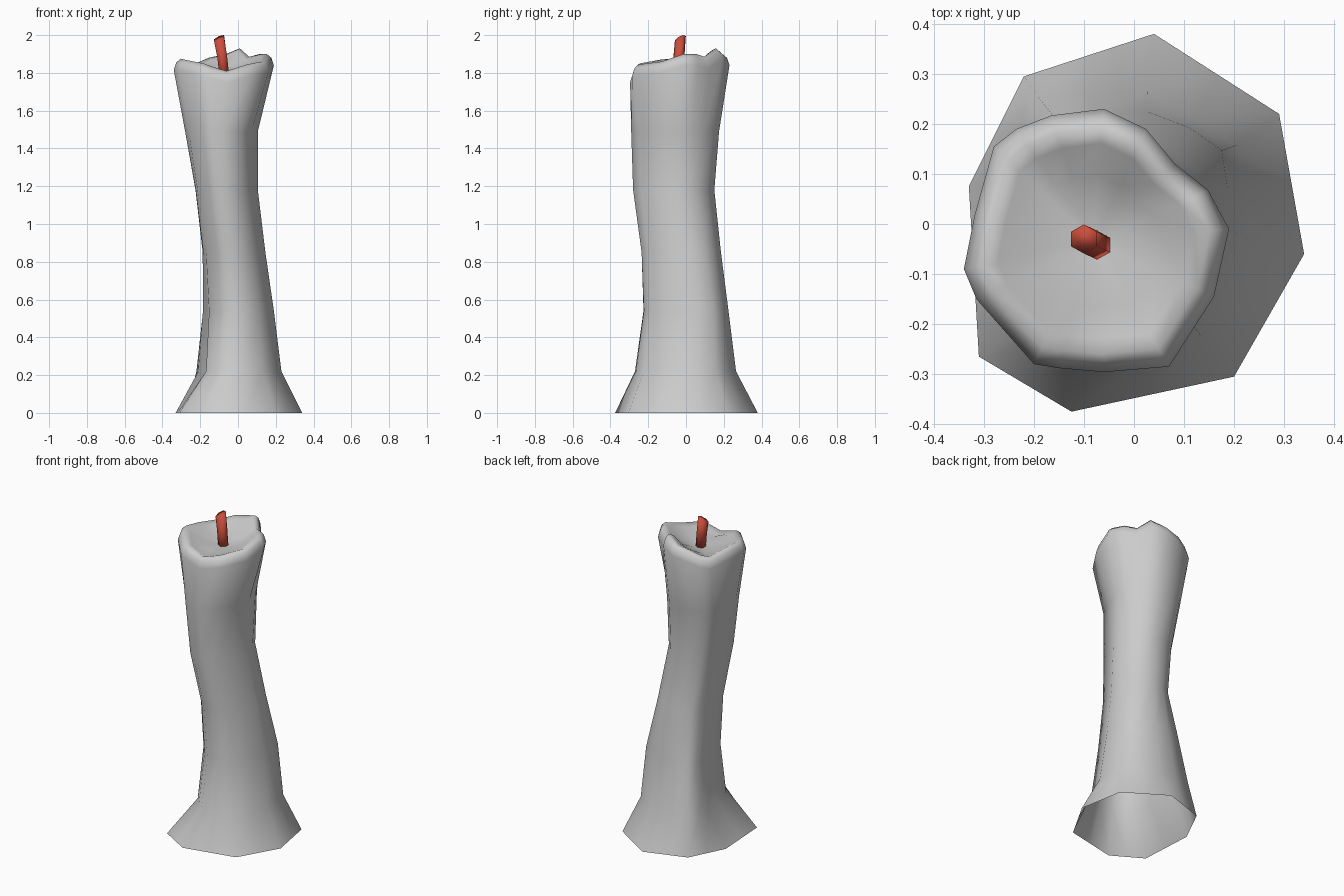
import bpy, bmesh, math
from mathutils import Vector

if "Cube" in bpy.data.objects:
    bpy.data.objects.remove(bpy.data.objects["Cube"])


def material(name, rgb):
    m = bpy.data.materials.new(name)
    m.diffuse_color = (*rgb, 1)
    m.use_nodes = True
    m.node_tree.nodes["Principled BSDF"].inputs["Base Color"].default_value = m.diffuse_color
    return m


def loft(name, rings, mat, cap_start=False, cap_end=True):
    """Skin a stack of closed rings that share one vertex count."""
    bm = bmesh.new()
    loops = [[bm.verts.new(p) for p in ring] for ring in rings]
    n = len(loops[0])
    for a, b in zip(loops, loops[1:]):
        for i in range(n):
            j = (i + 1) % n
            bm.faces.new((a[i], a[j], b[j], b[i]))
    if cap_start:
        bm.faces.new(loops[0][::-1])
    if cap_end:
        bm.faces.new(loops[-1])
    mesh = bpy.data.meshes.new(name)
    bm.to_mesh(mesh)
    bm.free()
    mesh.materials.append(mat)
    ob = bpy.data.objects.new(name, mesh)
    bpy.context.collection.objects.link(ob)
    bpy.context.view_layer.objects.active = ob
    ob.select_set(True)
    bpy.ops.object.shade_smooth_by_angle(angle=math.radians(180))
    ob.select_set(False)
    return ob


def section(points, reach, z):
    """Push an outline until it reaches the given distance in eight directions."""
    mid = Vector((reach[0] - reach[4], reach[2] - reach[6])) / 2
    size = (reach[0] + reach[4]) / 2
    big = max(p.length for p in points)
    pts = [mid + p * size / big for p in points]
    for _ in range(60):
        for k, r in enumerate(reach):
            d = Vector((math.cos(k * math.pi / 4), math.sin(k * math.pi / 4)))
            gap = r - max(p.dot(d) for p in pts)
            for p in pts:
                w = max(0, (p - mid).normalized().dot(d)) ** 4
                p += d * gap * w * .7
    return [(p.x, p.y, z) for p in pts]


wax = material("grey wax", (0.6, 0.6, 0.6))
red = material("red wick", (0.6, 0.075, 0.045))

# Eight-sided foot outline, with edge midpoints so it meets the finer rim
foot = [Vector(p) for p in ((.34, -.06), (.29, .22), (.04, .38), (-.22, .295),
                            (-.33, .075), (-.31, -.265), (-.125, -.375), (.2, -.305))]
base = []
for i, p in enumerate(foot):
    base += [p, (p + foot[(i + 1) % 8]) / 2]

# Uneven molten rim: outline and crest heights
rim = [Vector(p) for p in ((.19, -.01), (.148, .068), (.082, .12), (.024, .19), (-.06, .23),
                           (-.165, .217), (-.235, .19), (-.28, .155), (-.318, .02),
                           (-.34, -.09), (-.315, -.15), (-.2, -.28), (-.15, -.288),
                           (-.06, -.296), (.07, -.285), (.16, -.145))]
crest = [1.90, 1.90, 1.885, 1.93, 1.90, 1.88, 1.855, 1.845,
         1.865, 1.875, 1.87, 1.85, 1.835, 1.81, 1.845, 1.86]
centre = Vector((-.08, -.035))

# Leaning body: height, then reach towards +x, +x+y, +y, -x+y, -x, -x-y, -y, +x-y
levels = [(.22, .23, .257, .265, .315, .22, .24, .27, .252),
          (.54, .19, .228, .225, .255, .185, .205, .225, .21),
          (.85, .145, .16, .185, .195, .187, .223, .235, .187),
          (1.18, .105, .10, .15, .21, .225, .29, .28, .187),
          (1.49, .105, .113, .175, .255, .28, .315, .29, .19)]
rings = [[(p.x, p.y, 0) for p in base]]
for z, *reach in levels:
    t = z / 1.85
    shape = [b.lerp((r - centre) * 1.3, t) for b, r in zip(base, rim)]
    rings.append(section(shape, reach, z))


def rim_ring(scale, height):
    return [(*(centre + (p - centre) * scale), height(c)) for p, c in zip(rim, crest)]


# Lip, crest, inner slope and hollow
rings += [rim_ring(1, lambda c: c - .06),
          rim_ring(.95, lambda c: c - .02),
          rim_ring(.86, lambda c: c),
          rim_ring(.74, lambda c: c - .014),
          rim_ring(.5, lambda c: 1.81 + (c - 1.81) * .3),
          rim_ring(.12, lambda c: 1.80)]
loft("candle_body", rings, wax)

# Bent wick with a slanted tip
path = [(-.072, -.043, 1.78), (-.083, -.038, 1.88), (-.100, -.030, 1.983)]
wick = []
for k, (x, y, z) in enumerate(path):
    ring = []
    for i in range(6):
        a = math.radians(60 * i + 30)
        dx, dy = .030 * math.cos(a), .029 * math.sin(a)
        ring.append((x + dx, y + dy, z + ((dx + dy) * .43 if k == 2 else 0)))
    wick.append(ring)
loft("wick", wick, red, cap_start=True)
